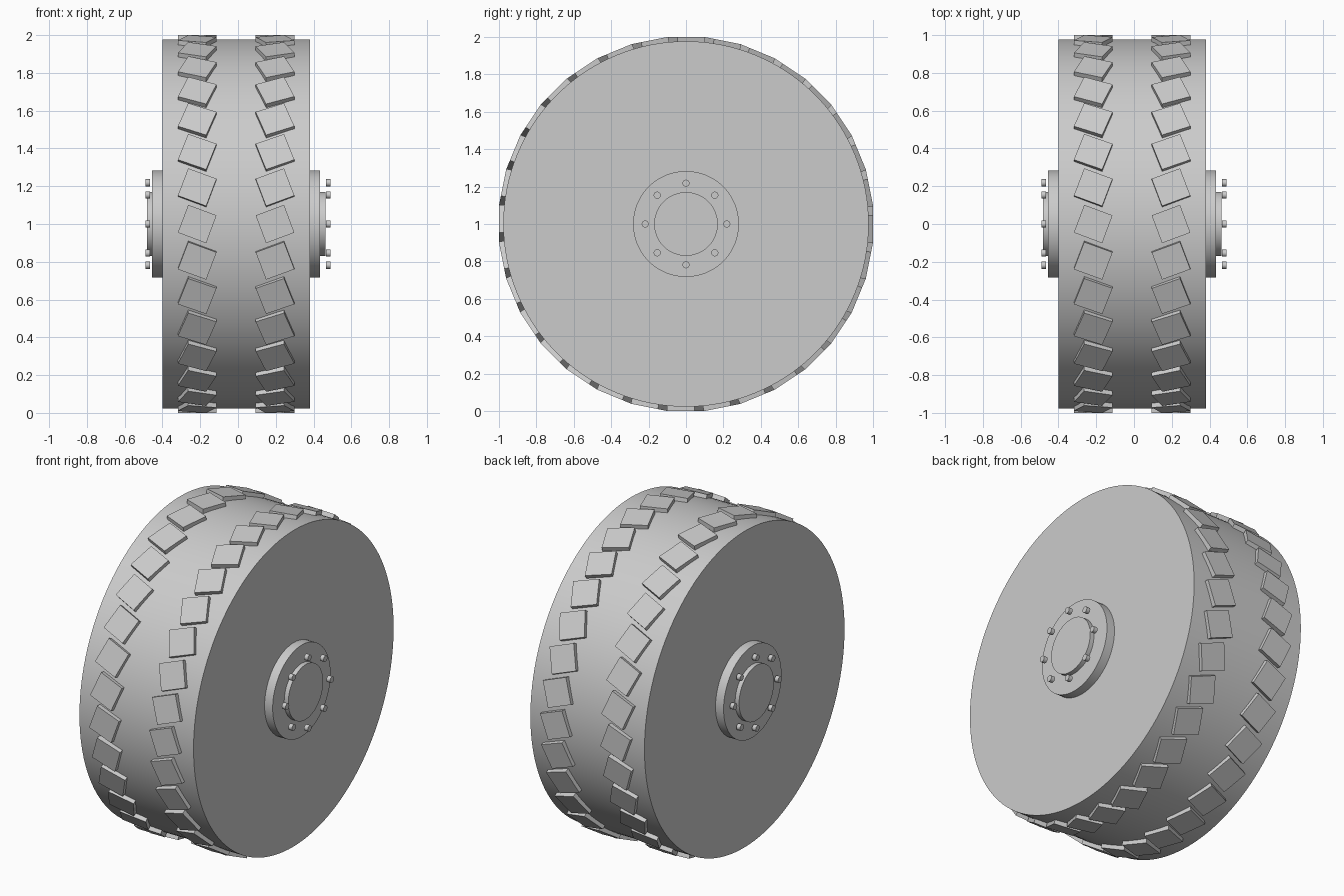
import bpy
from math import pi, radians, sin, cos
from mathutils import Matrix, Vector

cube = bpy.data.objects.get("Cube")
if cube:
    bpy.data.objects.remove(cube, do_unlink=True)

grey = bpy.data.materials.new("plain grey")
grey.use_nodes = True
colour = (0.6, 0.6, 0.6, 1)
grey.diffuse_color = colour
grey.node_tree.nodes["Principled BSDF"].inputs["Base Color"].default_value = colour

AXLE = Vector((-0.01, 0, 1))
PADS = 32
BOLTS = 8


def disc(name, x0, x1, radius, sides, y=0, z=1):
    """Cylinder lying along x between x0 and x1."""
    bpy.ops.mesh.primitive_cylinder_add(
        vertices=sides, radius=radius, depth=x1 - x0,
        location=((x0 + x1) / 2, y, z), rotation=(0, pi / 2, 0))
    ob = bpy.context.object
    ob.name = name
    ob.data.materials.append(grey)
    bpy.ops.object.shade_smooth_by_angle(angle=radians(35))
    return ob


# Tyre body, hub flange and hub cap, each running right through the wheel
disc("tyre", -0.4, 0.38, 0.977, 128)
disc("hub_flange", -0.455, 0.435, 0.283, 64)
disc("hub_cap", -0.482, 0.463, 0.17, 64)

# Ring of bolts on each side
for side, label in ((1, "left"), (-1, "right")):
    for i in range(BOLTS):
        a = 2 * pi * i / BOLTS
        x0, x1 = sorted((side * 0.465, side * 0.49))
        disc(f"{label}_bolt_{i + 1}", x0, x1, 0.019, 16,
             0.218 * cos(a), 1 + 0.218 * sin(a))

# Two rows of tilted flat tread pads, mirrored across the tyre
for side, label in ((1, "left"), (-1, "right")):
    for i in range(PADS):
        bpy.ops.mesh.primitive_cube_add(size=1)
        pad = bpy.context.object
        pad.name = f"{label}_tread_pad_{i + 1}"
        pad.data.materials.append(grey)
        pad.data.transform(
            Matrix.Translation(AXLE)
            @ Matrix.Rotation(2 * pi * i / PADS, 4, "X")
            @ Matrix.Translation((side * 0.206, 0, 0.983))
            @ Matrix.Rotation(side * radians(20.5), 4, "Z")
            @ Matrix.Diagonal((0.16, 0.157, 0.034, 1)))
